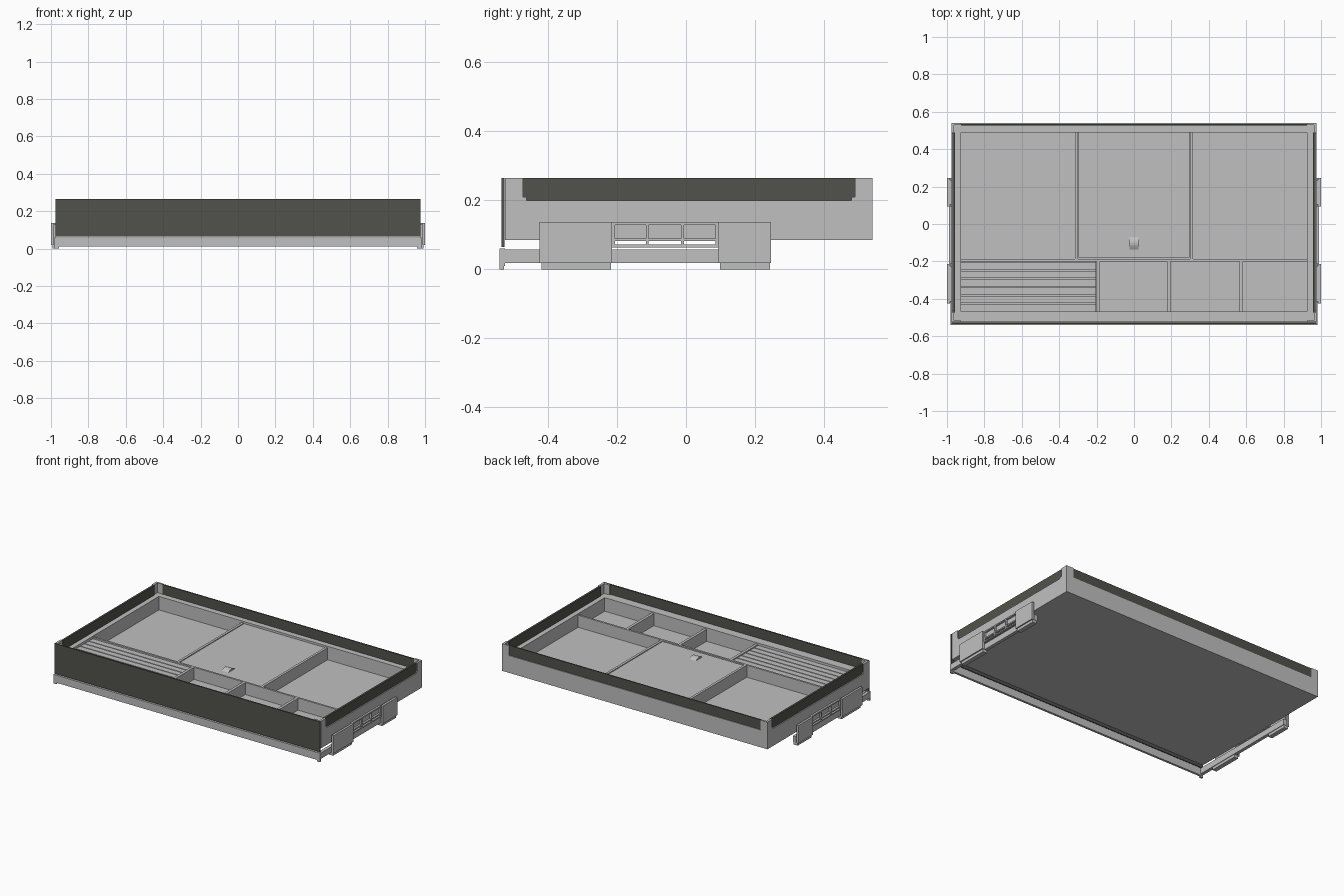
import bpy
import bmesh
from math import sin, pi
from mathutils import Vector

cube = bpy.data.objects.get("Cube")
if cube:
    bpy.data.objects.remove(cube, do_unlink=True)


def material(name, rgb):
    m = bpy.data.materials.new(name)
    m.use_nodes = True
    m.diffuse_color = (*rgb, 1)
    m.node_tree.nodes["Principled BSDF"].inputs["Base Color"].default_value = (*rgb, 1)
    return m


grey = material("light grey", (0.53, 0.53, 0.53))
dark = material("dark olive grey", (0.083, 0.086, 0.072))


def finish(name, bm, mat):
    mesh = bpy.data.meshes.new(name)
    bmesh.ops.recalc_face_normals(bm, faces=bm.faces)
    bm.to_mesh(mesh)
    bm.free()
    mesh.materials.append(mat)
    obj = bpy.data.objects.new(name, mesh)
    bpy.context.scene.collection.objects.link(obj)
    return obj


def boxes(name, mat, *spans):
    """One object from boxes given as (x0, x1, y0, y1, z0, z1)."""
    bm = bmesh.new()
    for s in spans:
        lo, hi = Vector(s[0::2]), Vector(s[1::2])
        made = bmesh.ops.create_cube(bm, size=1)
        for v in made["verts"]:
            v.co = (lo + hi) / 2 + Vector(a * b for a, b in zip(v.co, hi - lo))
    return finish(name, bm, mat)


def flip(s):
    return (-s[1], -s[0], *s[2:])


# Outline of the drawer
X, IX = 0.977, 0.925
FRONT, BACK = -0.525, 0.54
IN_FRONT, IN_BACK = -0.467, 0.49
BASE, FLOOR, LEDGE, TOP = 0.085, 0.11, 0.2, 0.265
DIVIDE = 0.19

# Tray body
boxes("drawer_floor", grey, (-X, X, FRONT, BACK, BASE, FLOOR))
boxes("back_wall", grey, (-X, X, IN_BACK, BACK, FLOOR, LEDGE))
boxes("front_wall", grey, (-X, X, FRONT, IN_FRONT, FLOOR, LEDGE))

# Raised dark rim at the back
boxes("back_rim_panel", dark, (-IX, IX, 0.527, 0.535, LEDGE, TOP))

# Dark front panel and the bar under it
boxes("front_panel", dark, (-X, X, -0.535, -0.526, 0.065, TOP))
boxes("front_bar", grey, (-X, X, -0.54, FRONT, 0.01, 0.06))

for side, name in ((1, "left"), (-1, "right")):
    def put(part, mat, *spans):
        boxes(name + "_" + part, mat, *[s if side > 0 else flip(s) for s in spans])

    put("wall", grey, (IX, X, IN_FRONT, IN_BACK, FLOOR, LEDGE))
    put("rim_panel", dark, (0.957, 0.97, -0.472, IN_BACK, LEDGE, TOP))

    # L-shaped corner posts
    put("back_post", grey,
        (0.962, X, IN_BACK, BACK, LEDGE, TOP),
        (IX, 0.962, 0.528, BACK, LEDGE, TOP),
        (0.962, X, 0.48, IN_BACK, LEDGE, 0.21))
    put("front_post", grey,
        (0.962, X, FRONT, -0.472, LEDGE, TOP),
        (IX, 0.962, FRONT, -0.515, LEDGE, TOP),
        (0.962, X, -0.472, -0.462, LEDGE, 0.21))

    # Lower runner and the foot at its front end
    put("runner", grey, (0.958, 0.98, -0.54, 0.245, 0.018, 0.057))
    put("runner_end", grey, (0.958, 0.98, -0.54, -0.527, 0, 0.06))

    # Mounting plates with inward feet
    for end, y0, y1 in (("front", -0.424, -0.214), ("back", 0.093, 0.246)):
        put(end + "_mounting_plate", grey, (0.985, 1, y0, y1, 0.018, 0.137),
            (X, 0.985, y0 + 0.01, y1 - 0.01, 0.018, 0.13))
        put(end + "_plate_foot", grey, (0.962, 0.992, y0 + 0.005, y1 - 0.003, 0, 0.018))

    # Open lattice between the plates
    rails = [(X, 0.99, -0.214, 0.093, z - 0.004, z + 0.004) for z in (0.133, 0.086, 0.068)]
    bars = [(X, 0.99, y - 0.004, y + 0.004, 0.064, 0.137) for y in (-0.21, -0.112, -0.01, 0.089)]
    put("plate_lattice", grey, *rails, *bars)

# Compartment dividers
boxes("long_divider", grey, (-IX, IX, -0.2, -0.187, FLOOR, DIVIDE))
boxes("short_dividers", grey,
      *[(x - 0.009, x + 0.009, IN_FRONT, -0.2, FLOOR, DIVIDE) for x in (-0.192, 0.185, 0.573)])
boxes("lid_side_walls", grey,
      *[(x - 0.008, x + 0.008, -0.187, IN_BACK, FLOOR, DIVIDE) for x in (-0.308, 0.308)])

# Lid over the middle compartment
boxes("middle_lid", grey, (-0.298, 0.298, -0.18, IN_BACK, 0.165, 0.186))

# Arched pull on the lid
bm = bmesh.new()
steps = 8
arch = []
for i in range(steps + 1):
    t = i / steps
    arch.append((-0.14 + 0.075 * t, 0.184 + 0.014 * sin(pi * t)))
face = bm.faces.new([bm.verts.new((-0.025, y, z)) for y, z in arch])
pushed = bmesh.ops.extrude_face_region(bm, geom=[face])
for v in pushed["geom"]:
    if isinstance(v, bmesh.types.BMVert):
        v.co.x += 0.05
finish("lid_pull", bm, grey)

# Slatted tray
pitch = 0.0445
boxes("tray_slats", grey,
      *[(-IX, -0.203, IN_FRONT + i * pitch, IN_FRONT + (i + 1) * pitch - 0.006, 0.165, 0.184)
        for i in range(6)])
boxes("slat_support", grey, (-IX, -0.203, IN_FRONT, -0.2, 0.155, 0.168))
